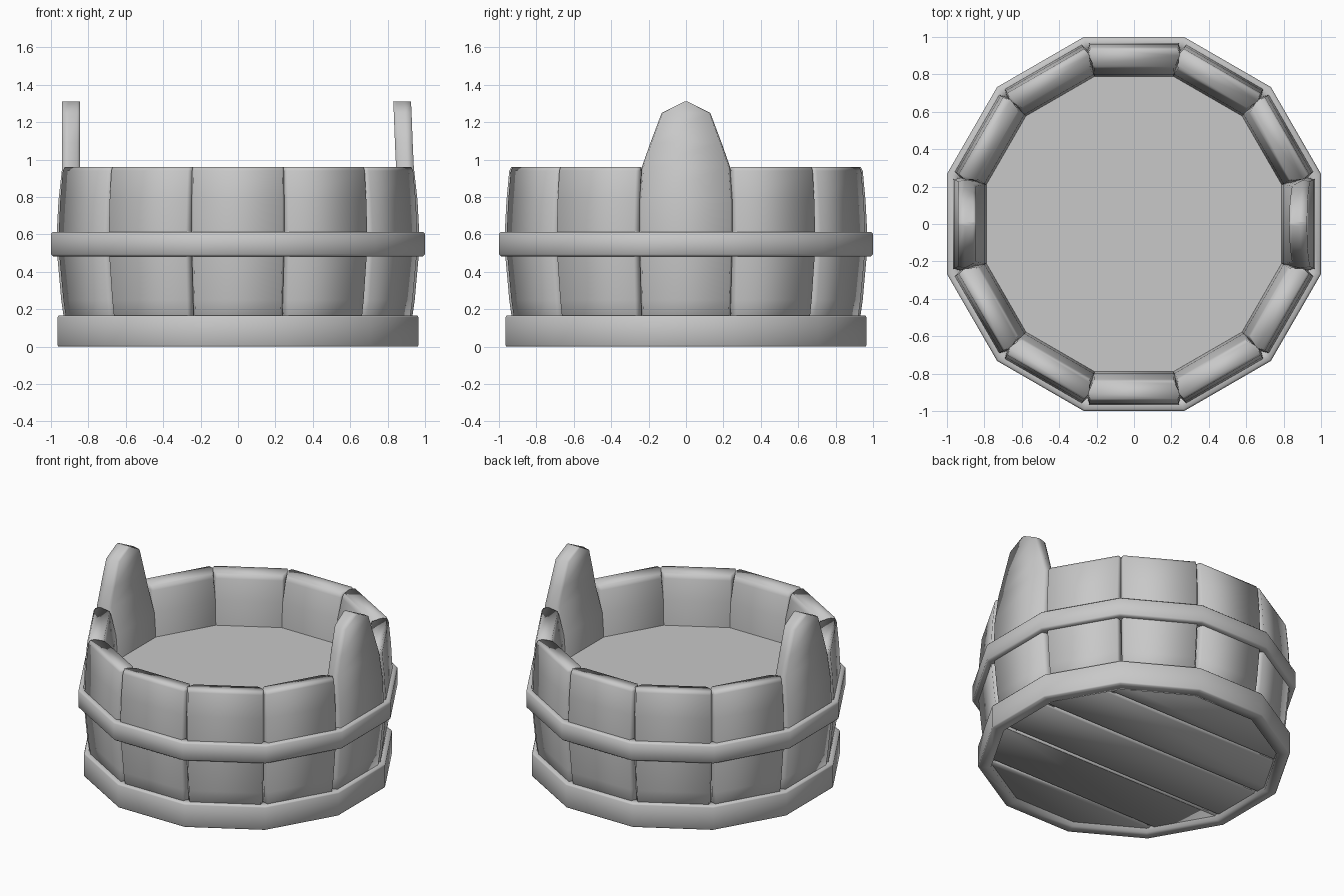
import bpy, bmesh, math
from mathutils import Matrix, Vector

cube = bpy.data.objects.get("Cube")
if cube:
    bpy.data.objects.remove(cube, do_unlink=True)

SIDES = 12

grey = bpy.data.materials.new("plain_grey")
grey.use_nodes = True
grey.diffuse_color = (0.58, 0.58, 0.58, 1)
grey.node_tree.nodes["Principled BSDF"].inputs["Base Color"].default_value = (0.58, 0.58, 0.58, 1)


def finish(name, bm, smooth=True):
    bmesh.ops.recalc_face_normals(bm, faces=bm.faces)
    mesh = bpy.data.meshes.new(name)
    bm.to_mesh(mesh)
    bm.free()
    mesh.materials.append(grey)
    for poly in mesh.polygons:
        poly.use_smooth = smooth
    obj = bpy.data.objects.new(name, mesh)
    bpy.context.collection.objects.link(obj)
    return obj


def skin(bm, loops, closed=False):
    """Bridge successive vertex loops with quads, capping open ends."""
    pairs = list(zip(loops, loops[1:]))
    if closed:
        pairs.append((loops[-1], loops[0]))
    for a, b in pairs:
        n = len(a)
        for i in range(n):
            j = (i + 1) % n
            bm.faces.new((a[i], a[j], b[j], b[i]))
    if not closed:
        bm.faces.new(loops[0])
        bm.faces.new(loops[-1])


def corners(apothem, z):
    r = apothem / math.cos(math.pi / SIDES)
    turn = 2 * math.pi / SIDES
    return [Vector((r * math.cos((i + .5) * turn), r * math.sin((i + .5) * turn), z))
            for i in range(SIDES)]


def hoop(name, profile):
    bm = bmesh.new()
    loops = [[bm.verts.new(p) for p in corners(r, z)] for r, z in profile]
    skin(bm, loops, closed=True)
    return finish(name, bm)


def stave(name, index, levels):
    """levels: (outer radius, inner radius, half width, outer z, inner z)"""
    bm = bmesh.new()
    loops = []
    for ro, ri, w, zo, zi in levels:
        wi = w * .9
        section = [(ro, -w * .96, zo), (ro, w * .96, zo), (ro - .035, w, zo),
                   (ri + .015, wi, zi), (ri, wi * .95, zi),
                   (ri, -wi * .95, zi), (ri + .015, -wi, zi), (ro - .035, -w, zo)]
        loops.append([bm.verts.new(p) for p in section])
    skin(bm, loops)
    bm.transform(Matrix.Rotation(index * 2 * math.pi / SIDES, 4, "Z"))
    return finish(name, bm)


# Staves: bowed planks, with two opposite ones raised into handles
body = [(.915, .79, .232, .04, .04), (.945, .785, .24, .25, .25),
        (.972, .785, .248, .55, .55), (.96, .80, .248, .78, .78)]
rim = [(.945, .83, .246, .94, .92), (.935, .84, .244, .96, .95)]


def grip(lean):
    return [(.94, .845, .236, .96, .96), (.94 - lean * .4, .845 - lean * .4, .19, 1.09, 1.09),
            (.94 - lean * .8, .845 - lean * .8, .13, 1.25, 1.25),
            (.94 - lean, .845 - lean, .01, 1.31, 1.31)]


for i in range(SIDES):
    if i == 0:
        stave("left_handle_stave", i, body + grip(.015))
    elif i == SIDES // 2:
        stave("right_handle_stave", i, body + grip(0))
    else:
        stave("stave", i, body + rim)

# Hoops
hoop("middle_hoop", [(.93, .485), (.99, .483), (1, .493), (1, .602), (.99, .612), (.93, .61)])
hoop("base_hoop", [(.885, 0), (.96, 0), (.965, .008), (.965, .157), (.96, .165), (.885, .165)])

# Flat surface inside the tub
bm = bmesh.new()
bm.faces.new([bm.verts.new(p) for p in corners(.82, .61)])
finish("inner_surface", bm, smooth=False)

# Underside planks, cut from the base outline
PLANKS = 5
START, END = -1.0, .92
width = (END - START) / PLANKS
for k in range(PLANKS):
    bm = bmesh.new()
    bm.faces.new([bm.verts.new(p) for p in corners(.92, .1)])
    low = START + k * width + .005
    for y, side in ((low, -1), (low + width - .01, 1)):
        bmesh.ops.bisect_plane(bm, geom=bm.verts[:] + bm.edges[:] + bm.faces[:],
                               plane_co=(0, y, 0), plane_no=(0, side, 0), clear_outer=True)
    new = bmesh.ops.extrude_face_region(bm, geom=bm.faces[:])["geom"]
    moved = [v for v in new if isinstance(v, bmesh.types.BMVert)]
    bmesh.ops.translate(bm, verts=moved, vec=(0, 0, -.07))
    plank = finish("base_plank", bm)
    edge = plank.modifiers.new("soft_edges", "BEVEL")
    edge.width = .012
